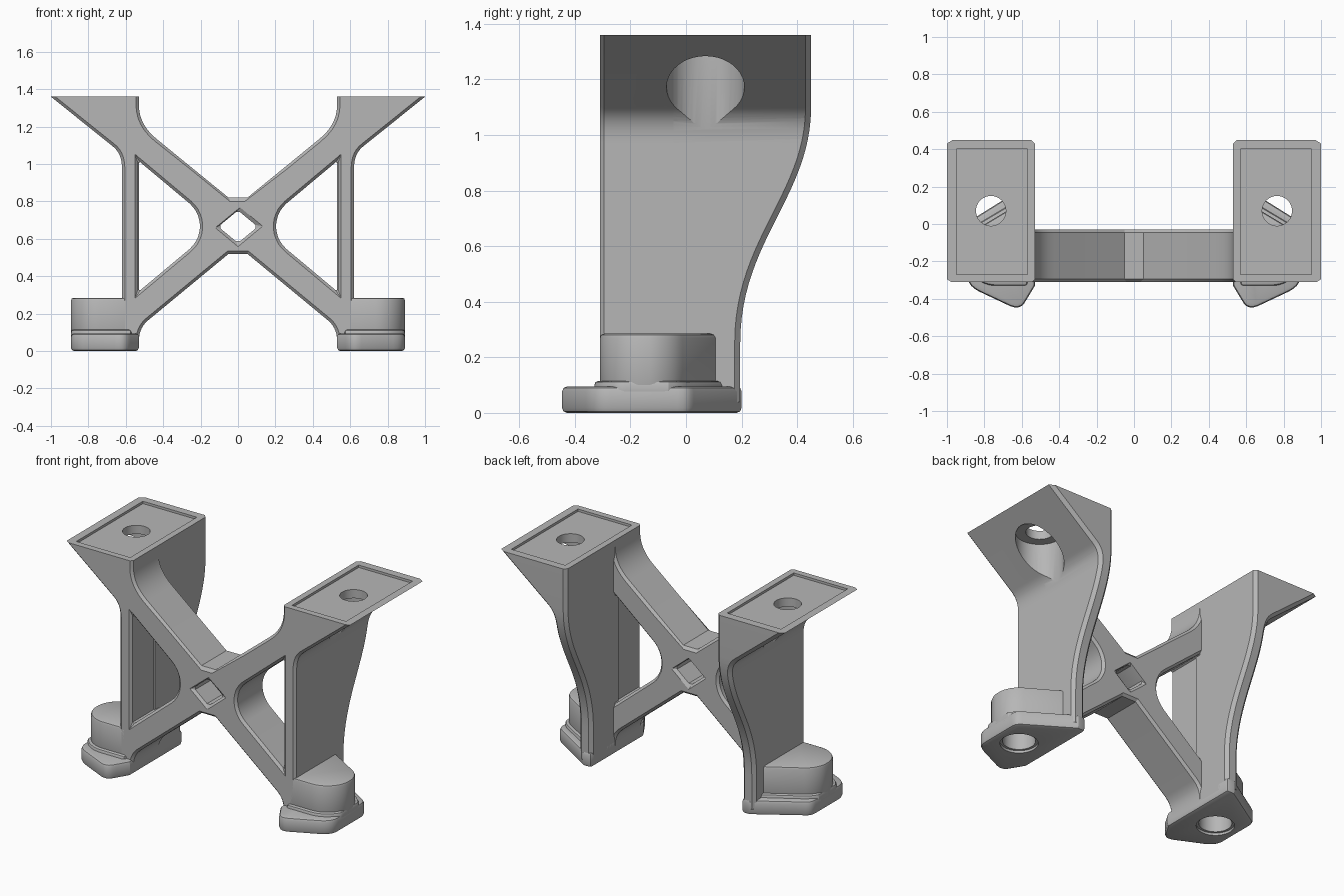
import bpy, bmesh, math
from mathutils import Vector
from mathutils.geometry import interpolate_bezier

cube = bpy.data.objects.get("Cube")
if cube:
    bpy.data.objects.remove(cube, do_unlink=True)

grey = bpy.data.materials.new("plain_grey")
grey.use_nodes = True
grey.diffuse_color = (0.47, 0.47, 0.47, 1)
for node in grey.node_tree.nodes:
    if node.type == 'BSDF_PRINCIPLED':
        node.inputs["Base Color"].default_value = grey.diffuse_color

TOP = 1.36      # height of the mounting pads
OVER = 1.424    # blanks run past the pads and are trimmed
FRONT, BACK = -0.31, -0.03


def curve(p0, h0, h1, p1, n=12):
    pts = interpolate_bezier(*[Vector((*p, 0)) for p in (p0, h0, h1, p1)], n)
    return [(v.x, v.y) for v in pts]


def prism(name, pts, axis, lo, hi):
    """Extrude a flat outline along one axis."""
    place = {'x': lambda a, b, t: (t, a, b),
             'y': lambda a, b, t: (a, t, b),
             'z': lambda a, b, t: (a, b, t)}[axis]
    bm = bmesh.new()
    near, far = [[bm.verts.new(place(a, b, t)) for a, b in pts] for t in (lo, hi)]
    bm.faces.new(near)
    bm.faces.new(far)
    for i in range(len(pts)):
        j = (i + 1) % len(pts)
        bm.faces.new((near[i], near[j], far[j], far[i]))
    bmesh.ops.recalc_face_normals(bm, faces=bm.faces)
    mesh = bpy.data.meshes.new(name)
    bm.to_mesh(mesh)
    bm.free()
    ob = bpy.data.objects.new(name, mesh)
    bpy.context.collection.objects.link(ob)
    return ob


def box(name, x0, x1, y0, y1, z0, z1):
    return prism(name, [(x0, y0), (x1, y0), (x1, y1), (x0, y1)], 'z', z0, z1)


def rod(name, x, y, r, z0, z1, n=40):
    angles = [2 * math.pi * i / n for i in range(n)]
    return prism(name, [(x + r * math.cos(a), y + r * math.sin(a)) for a in angles], 'z', z0, z1)


def cut(ob, cutters, operation='DIFFERENCE'):
    for c in cutters:
        c.hide_render = True
        m = ob.modifiers.new("cut", 'BOOLEAN')
        m.operation, m.solver, m.object = operation, 'EXACT', c


def bevel(ob, width, segments=1, limit=50):
    m = ob.modifiers.new("bevel", 'BEVEL')
    m.width, m.segments = width, segments
    m.limit_method, m.angle_limit = 'ANGLE', math.radians(limit)
    m.use_clamp_overlap = False


def finish(ob, mirror=False):
    """Apply modifiers, colour and shade."""
    if mirror:
        ob.modifiers.new("mirror", 'MIRROR')
    bpy.context.view_layer.update()
    deps = bpy.context.evaluated_depsgraph_get()
    mesh = bpy.data.meshes.new_from_object(ob.evaluated_get(deps))
    ob.modifiers.clear()
    ob.data = mesh
    mesh.materials.clear()
    mesh.materials.append(grey)
    for o in bpy.context.selected_objects:
        o.select_set(False)
    ob.select_set(True)
    bpy.context.view_layer.objects.active = ob
    bpy.ops.object.shade_smooth_by_angle(angle=math.radians(25))


# Cutters for the pads: flat top, shallow recess, screw hole and clearance
trim = box("trim_cutter", -2, 2, -1, 1, TOP, 2)
pad_cutters = []
for s in (1, -1):
    pad_cutters += [
        box("recess_cutter", *sorted((s * 0.57, s * 0.95)), -0.27, 0.40, TOP - 0.015, 1.6),
        rod("screw_cutter", s * 0.765, 0.07, 0.08, 1.0, 1.7),
        rod("clearance_cutter", s * 0.765, 0.07, 0.14, 0.8, 1.29)]

# Cross-shaped front frame
flare = curve((0.67, 1.095), (0.635, 1.067), (0.62, 1.03), (0.62, 0.97))
half = ([(0.05, 0.82), (0.25, 0.983)]
        + curve((0.43, 1.13), (0.495, 1.183), (0.53, 1.24), (0.53, 1.32))
        + [(0.53, OVER), (1.08, OVER)] + flare + [(0.62, 0.02), (0.53, 0.02)]
        + curve((0.53, 0.05), (0.53, 0.10), (0.515, 0.135), (0.48, 0.165))
        + [(0.05, 0.52)])
frame = prism("cross_frame", half + [(-x, z) for x, z in reversed(half)], 'y', FRONT, BACK)
window = ([(0.535, 1.02)] + curve((0.26, 0.79), (0.185, 0.725), (0.185, 0.61), (0.26, 0.545))
          + [(0.535, 0.315)])
openings = [prism("window_cutter", [(s * x, z) for x, z in window], 'y', -1, 1) for s in (1, -1)]
diamond = [(0.105, 0.665), (0, 0.752), (-0.105, 0.665), (0, 0.578)]
openings.append(prism("diamond_cutter", diamond, 'y', -1, 1))
cut(frame, openings)
bevel(frame, 0.015, limit=75)
cut(frame, [trim] + pad_cutters)
finish(frame)

# Side walls, flaring out to the pads, with a sweeping back edge
wall = prism("side_walls", [(0.53, 0.02), (0.53, OVER), (1.08, OVER)] + flare + [(0.62, 0.02)],
             'y', -0.1, 0.6)
sweep = curve((0.195, 0.25), (0.195, 0.62), (0.45, 0.78), (0.45, 1.1), 24)
side = prism("side_profile", [(-0.5, -0.2), (0.195, -0.2)] + sweep + [(0.45, 1.6), (-0.5, 1.6)],
             'x', 0.2, 1.5)
cut(wall, [side], 'INTERSECT')
bevel(wall, 0.02, limit=60)
cut(wall, [trim] + pad_cutters[:3])
finish(wall, mirror=True)

# Feet: flange, ledge and rounded boss around a blind hole
CX, CY = 0.735, -0.15
bore = [rod("bore_cutter", CX, CY, 0.095, -0.2, 0.2),
        rod("bore_rim_cutter", CX, CY, 0.11, -0.2, 0.015)]


def boss_outline(r):
    arc = [math.radians(-90 + 149 * i / 20) for i in range(21)]
    pts = [(min(CX + r * math.cos(a), 0.893), CY + r * math.sin(a)) for a in arc]
    x, y = pts[-1]
    return pts + [(0.57, y + (x - 0.57) * 0.6), (0.57, CY - r)]


flange_outline = ([(0.53, 0.2), (0.53, -0.33)]
                  + curve((0.575, -0.405), (0.595, -0.445), (0.62, -0.455), (0.66, -0.44), 6)
                  + curve((0.83, -0.36), (0.87, -0.34), (0.893, -0.31), (0.893, -0.27), 6)
                  + curve((0.893, -0.03), (0.893, 0), (0.88, 0.015), (0.86, 0.028), 5)
                  + [(0.585, 0.2)])
for name, pts, z0, z1, width in (
        ("foot_flanges", flange_outline, 0, 0.095, 0.018),
        ("foot_ledges", boss_outline(0.18), 0.05, 0.115, 0.015),
        ("foot_bosses", boss_outline(0.16), 0.06, 0.285, 0.015)):
    part = prism(name, pts, 'z', z0, z1)
    bevel(part, width, 2, 60)
    cut(part, bore)
    finish(part, mirror=True)

# Remove the helper solids
for ob in list(bpy.data.objects):
    if ob.name.split(".")[0].endswith("_cutter") or ob.name.startswith("side_profile"):
        bpy.data.objects.remove(ob, do_unlink=True)
